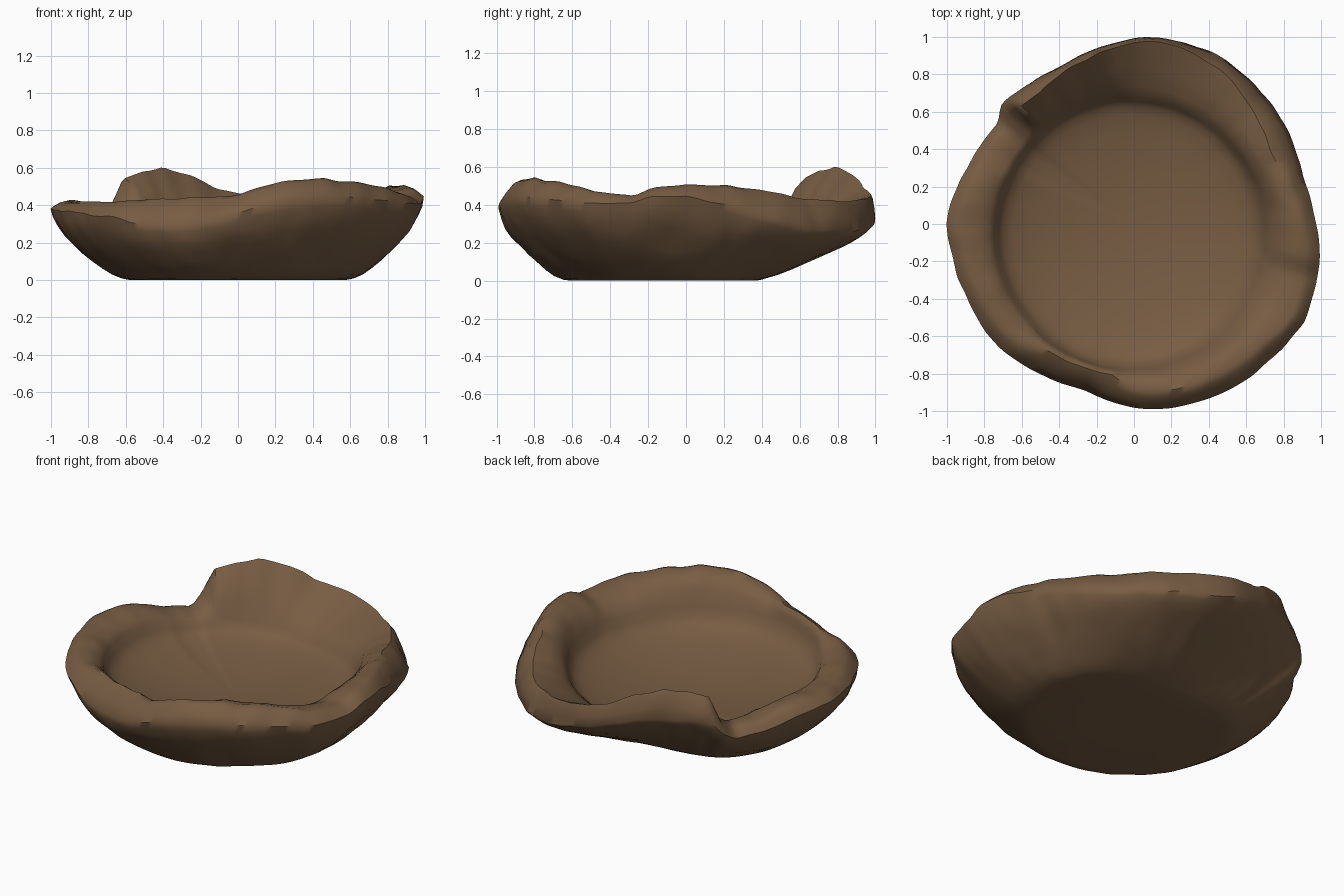
import bpy
import bmesh
import math
from mathutils import Vector, noise

cube = bpy.data.objects.get("Cube")
if cube:
    bpy.data.objects.remove(cube, do_unlink=True)

SEGMENTS = 180

# Worn rim: angle, outer radius, height of outer edge, height of crest
RIM = [
    (0, .97, .44, .5), (15, .94, .4, .5), (28, .96, .33, .48),
    (45, .98, .27, .43), (60, 1, .26, .42), (75, 1.01, .28, .43),
    (90, .99, .34, .46), (97, .97, .37, .49), (106, .95, .41, .56),
    (117, .93, .44, .6), (126, .93, .43, .58), (134, .95, .41, .54),
    (138, .95, .34, .4), (143, .9, .29, .34), (153, .92, .3, .35),
    (166, .96, .36, .42), (180, 1, .38, .42), (195, .99, .37, .42),
    (210, .98, .36, .42), (225, .97, .34, .42), (240, .94, .29, .43),
    (255, .93, .29, .44), (270, .98, .36, .45), (285, 1.01, .43, .52),
    (300, 1.02, .45, .54), (315, 1.03, .43, .52), (330, 1.05, .41, .47),
    (343, 1.02, .41, .45), (349, 1.01, .45, .49), (360, .97, .44, .5),
]

# Outer wall: share of the way from foot to edge, share of the edge height
WALL = [(0, .02), (.14, .07), (.27, .15), (.42, .26), (.55, .36),
        (.7, .5), (.82, .62), (.91, .75), (.97, .88), (1, 1)]

# Hollow: share of the inner radius, share of the lip height above the floor
HOLLOW = [(.97, .76), (.93, .6), (.87, .48), (.75, .34),
          (.6, .21), (.4, .09), (.2, .02)]
FLOOR = .14


def mix(a, b, t):
    return a + (b - a) * t


def rim_at(degrees):
    for low, high in zip(RIM, RIM[1:]):
        if degrees <= high[0]:
            t = (degrees - low[0]) / (high[0] - low[0])
            return [mix(a, b, t) for a, b in zip(low[1:], high[1:])]


def section(degrees):
    """Radius, height and roughness from the foot over the rim to the floor."""
    outer, edge, crest = rim_at(degrees)
    angle = math.radians(degrees)
    back = max(0, math.sin(angle)) ** 2
    foot = .62 - .03 * math.sin(angle) - .19 * back
    inner = .725 - .05 * math.sin(angle) - .02 * math.cos(angle)
    points = [(foot * .5, 0, 0), (foot * .93, 0, 0)]
    for across, up in WALL:
        up = mix(up, max(across, .02), back * .6)
        points.append((mix(foot, outer, across), edge * up, .4 + .6 * across))
    # Sloping lip, broad shoulder and steep drop into the hollow
    slope = max(.08, (crest - edge) * 1.1)
    front_top = max(outer - slope, mix(outer, inner, .75))
    top = mix(front_top, mix(outer, inner, .07), back)
    lip = min(mix(.36, .28, back), crest - .03)
    points.append((mix(outer, top, .27), mix(edge, crest, .42), 1))
    points.append((mix(outer, top, .62), mix(edge, crest, .83), 1))
    points.append((top, crest, 1))
    points.append((mix(top, inner, .45), mix(crest, lip, mix(.15, .38, back)), 1))
    points.append((mix(top, inner, .8), mix(crest, lip, mix(.5, .72, back)), .8))
    points.append((inner, lip, .6))
    for across, up in HOLLOW:
        points.append((inner * across, mix(FLOOR, lip, up), .4 * up))
    return points


def roughen(co, amount):
    broad = noise.noise_vector(co * 3.5) * .01
    fine = noise.noise_vector(co * 9) * .008
    return co + (broad + fine) * amount


# Build the rings and bridge them
bm = bmesh.new()
columns = []
for i in range(SEGMENTS):
    degrees = 360 * i / SEGMENTS
    a = math.radians(degrees)
    column = []
    for radius, height, rough in section(degrees):
        co = Vector((radius * math.cos(a), radius * math.sin(a), height))
        column.append(bm.verts.new(roughen(co, rough)))
    columns.append(column)

under = bm.verts.new((0, 0, 0))
floor = bm.verts.new((0, 0, FLOOR))
for i, left in enumerate(columns):
    right = columns[(i + 1) % SEGMENTS]
    for j in range(len(left) - 1):
        bm.faces.new((left[j], right[j], right[j + 1], left[j + 1]))
    bm.faces.new((under, right[0], left[0]))
    bm.faces.new((floor, left[-1], right[-1]))
bmesh.ops.recalc_face_normals(bm, faces=bm.faces)

mesh = bpy.data.meshes.new("worn_bowl")
bm.to_mesh(mesh)
bm.free()
bowl = bpy.data.objects.new("worn_bowl", mesh)
bpy.context.collection.objects.link(bowl)

# Brown clay
clay = bpy.data.materials.new("brown_clay")
clay.use_nodes = True
colour = (.185, .108, .056, 1)
clay.diffuse_color = colour
clay.node_tree.nodes["Principled BSDF"].inputs["Base Color"].default_value = colour
mesh.materials.append(clay)

bpy.ops.object.select_all(action='DESELECT')
bowl.select_set(True)
bpy.context.view_layer.objects.active = bowl
bpy.ops.object.shade_smooth_by_angle(angle=math.radians(50))
